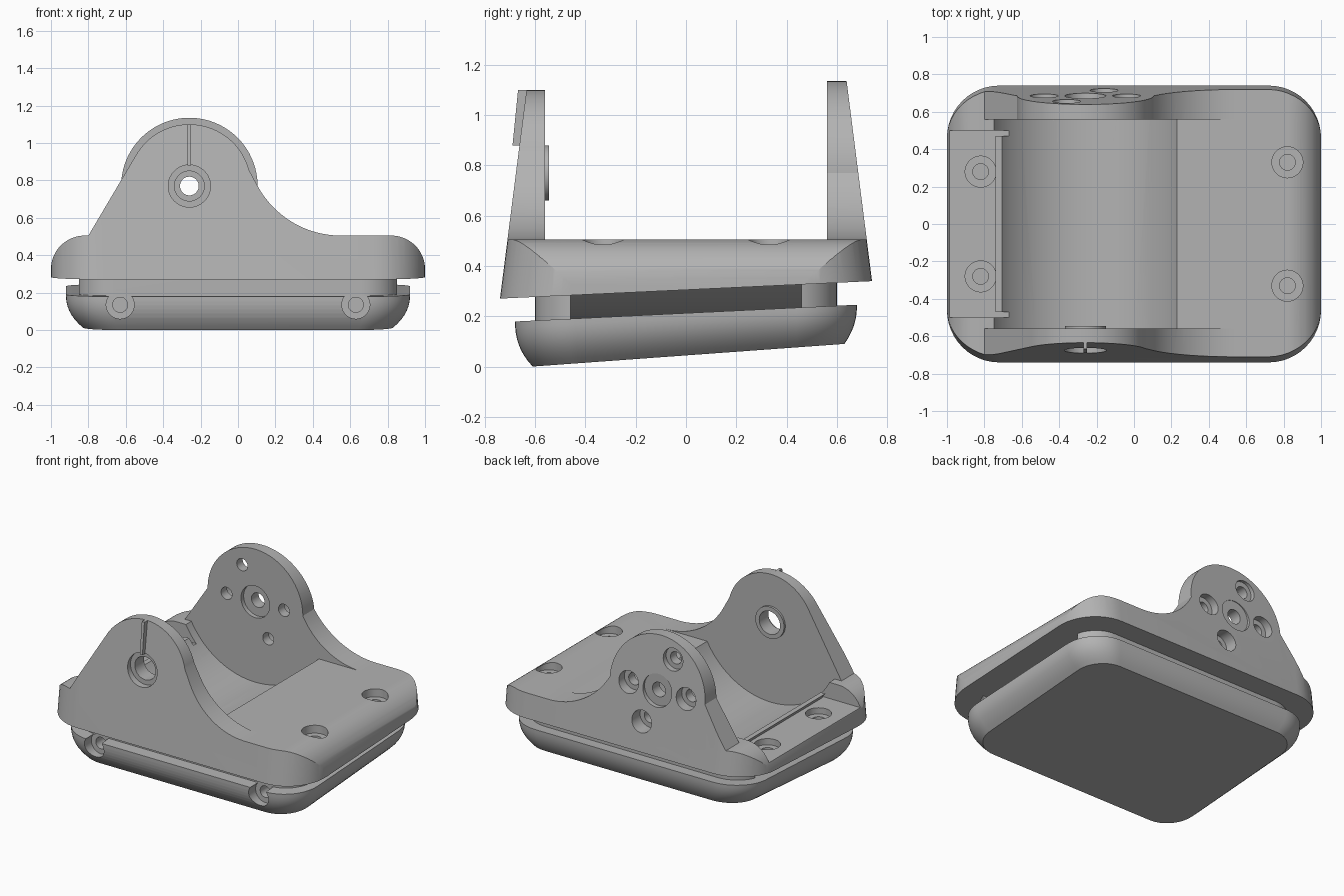
import bpy, bmesh, math
from mathutils import Vector

if "Cube" in bpy.data.objects:
    bpy.data.objects.remove(bpy.data.objects["Cube"], do_unlink=True)

grey = bpy.data.materials.new("plain grey")
grey.use_nodes = True
grey.diffuse_color = (0.45, 0.45, 0.45, 1)
grey.node_tree.nodes["Principled BSDF"].inputs["Base Color"].default_value = (0.45, 0.45, 0.45, 1)


def loft(name, rings):
    """Skin a stack of matching closed rings into a solid."""
    bm = bmesh.new()
    rows = [[bm.verts.new(p) for p in ring] for ring in rings]
    n = len(rows[0])
    for a, b in zip(rows, rows[1:]):
        for i in range(n):
            j = (i + 1) % n
            bm.faces.new((a[i], a[j], b[j], b[i]))
    bm.faces.new(rows[0][::-1])
    bm.faces.new(rows[-1])
    bmesh.ops.recalc_face_normals(bm, faces=bm.faces)
    mesh = bpy.data.meshes.new(name)
    bm.to_mesh(mesh)
    bm.free()
    mesh.materials.append(grey)
    ob = bpy.data.objects.new(name, mesh)
    bpy.context.collection.objects.link(ob)
    return ob


def slab_y(name, outline, y0, y1):
    """Extrude an x-z outline along y."""
    return loft(name, [[(x, y, z) for x, z in outline] for y in (y0, y1)])


def rounded(hx, y0, y1, r, zf, steps=12):
    """Rounded rectangle ring; zf gives the height at each y."""
    pts = []
    for cx, cy, a0 in ((hx - r, y1 - r, 0), (r - hx, y1 - r, 90),
                       (r - hx, y0 + r, 180), (hx - r, y0 + r, 270)):
        for x, y in arc(cx, cy, r, a0, a0 + 90, steps):
            pts.append((x, y, zf(y)))
    return pts


def arc(cx, cz, r, a0, a1, steps=16):
    return [(cx + r * math.cos(math.radians(a0 + (a1 - a0) * i / steps)),
             cz + r * math.sin(math.radians(a0 + (a1 - a0) * i / steps)))
            for i in range(steps + 1)]


def box(name, lo, hi):
    (x0, y0, z0), (x1, y1, z1) = lo, hi
    return slab_y(name, [(x0, z0), (x1, z0), (x1, z1), (x0, z1)], y0, y1)


def pin_y(x, z, r, y0, y1, steps=40):
    return slab_y("pin", arc(x, z, r, 0, 360, steps)[:-1], y0, y1)


def pin_z(x, y, r, z0, z1):
    ring = arc(x, y, r, 0, 360, 40)[:-1]
    return loft("pin", [[(a, b, z) for a, b in ring] for z in (z0, z1)])


def combine(ob, tool, op="DIFFERENCE", keep=False):
    mod = ob.modifiers.new("cut", "BOOLEAN")
    mod.operation, mod.solver, mod.object = op, "EXACT", tool
    bpy.context.view_layer.objects.active = ob
    bpy.ops.object.modifier_apply(modifier=mod.name)
    if not keep:
        bpy.data.objects.remove(tool, do_unlink=True)


AX, AZ, TOP = -0.26, 0.77, 0.505      # pivot axis and deck height

# Bracket deck with rounded shoulders
deck = [(1, 0.15)] + arc(0.82, TOP - 0.18, 0.18, 0, 90) + \
    arc(-0.82, TOP - 0.18, 0.18, 90, 180) + [(-1, 0.15)]
bracket = slab_y("bracket", deck, -0.8, 0.8)


# Pivot lugs: round head, straight left flank, sweeping right fillet
def lug(r, a0, a1, y0, y1):
    reach = 0.506
    sweep = arc(0.55, TOP + reach, reach, 270, 208.4)
    outline = [(-0.8, 0.45), (0.55, 0.45)] + sweep + \
        arc(AX, AZ, r, a0, a1, 40) + [(-0.8, TOP)]
    return slab_y("lug", outline, y0, y1)


combine(bracket, lug(0.33, 15, 150, -0.8, -0.56), "UNION")
combine(bracket, lug(0.365, 2, 180, 0.56, 0.8), "UNION")

# Drafted outer walls and tilted underside
envelope = loft("envelope", [
    rounded(1, -0.74, 0.74, 0.28, lambda y: 0.305 + 0.047 * y),
    rounded(1, -0.609, 0.618, 0.28, lambda y: 1.3)])
combine(bracket, envelope, "INTERSECT")

# Saddle trough and lowered side shelf
saddle = pin_y(AX, AZ, 0.557, -0.56, 0.56, 96)
saddle.hide_render = True
combine(bracket, saddle, keep=True)
combine(bracket, box("shelf", (-1.1, -0.5, 0.393), (-0.66, 0.5, 0.8)))

# Counterbored deck screw holes
for x, dy, seat in ((0.82, 0.33, 0.45), (-0.82, 0.28, 0.35)):
    for y in (-dy, dy):
        combine(bracket, pin_z(x, y, 0.083, seat, 0.7))
        combine(bracket, pin_z(x, y, 0.042, seat - 0.09, 0.7))

# Front bearing bore
combine(bracket, pin_y(AX, AZ, 0.113, -0.9, -0.645))
combine(bracket, pin_y(AX, AZ, 0.08, -0.9, -0.5))

# Back motor holes around the pivot
combine(bracket, pin_y(AX, AZ, 0.11, 0.668, 0.9))
combine(bracket, pin_y(AX, AZ, 0.11, 0.5, 0.59))
combine(bracket, pin_y(AX, AZ, 0.05, 0.5, 0.9))
for dx, dz in ((0.22, 0), (-0.22, 0), (-0.1, 0.23), (0.1, -0.23)):
    combine(bracket, pin_y(AX + dx, AZ + dz, 0.075, 0.625, 0.9))
    combine(bracket, pin_y(AX + dx, AZ + dz, 0.042, 0.5, 0.9))

# Bearing collar and index rib on the front lug
collar = pin_y(AX, AZ, 0.11, -0.57, -0.545)
collar.name = "bearing_collar"
combine(collar, pin_y(AX, AZ, 0.08, -0.7, -0.5))
rib = loft("index_rib", [[(AX + s, y, z) for y, z in
                          ((-0.69, 0.88), (-0.668, 1.1), (-0.62, 1.1), (-0.62, 0.88))]
                         for s in (-0.01, 0.01)])

# Trough belly under the saddle
belly = slab_y("trough_belly", arc(AX, AZ, 0.585, 215, 325, 48), -0.47, 0.47)

# Neck bars joining bracket and base
neck = loft("neck", [rounded(0.86, -0.6, 0.6, 0.2, lambda y, z=z: z + 0.047 * y)
                     for z in (0.13, 0.33)])
combine(neck, box("gap", (-1, -0.46, 0), (1, 0.46, 0.6)))

# Base plate with curved, inward rolling sides
rings = []
for i in range(9):
    t = i / 8
    k = t ** 2.3
    rings.append(rounded(
        0.92 - 0.09 * k, -0.68 + 0.07 * k, 0.68 - 0.05 * k, 0.24 - 0.05 * k,
        lambda y, t=t: (1 - t) * (0.2125 + 0.049 * y) + t * 0.0726 * (y + 0.61)))
base = loft("base_plate", rings)
for x in (-0.63, 0.63):
    for ob in (base, neck):
        combine(ob, pin_y(x, 0.135, 0.075, -0.9, -0.6))
        combine(ob, pin_y(x, 0.135, 0.04, -0.9, -0.5))

for ob in (belly, neck, base):
    combine(ob, saddle, keep=True)
bpy.data.objects.remove(saddle, do_unlink=True)

# Smooth curved walls, crisp edges
parts = (bracket, collar, rib, belly, neck, base)
bpy.ops.object.select_all(action="DESELECT")
for ob in parts:
    ob.select_set(True)
bpy.context.view_layer.objects.active = bracket
bpy.ops.object.shade_smooth_by_angle(angle=math.radians(25))
